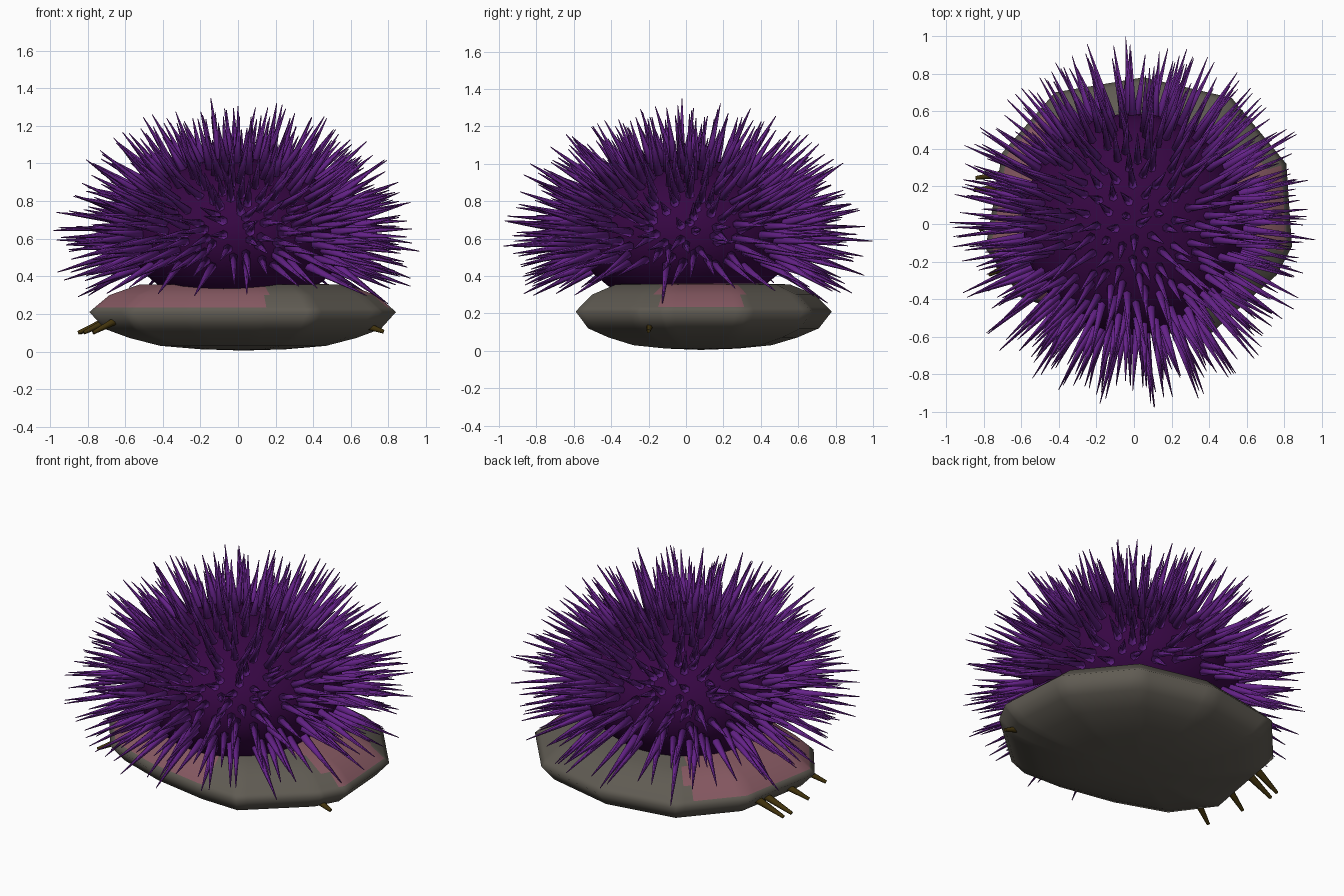
import bpy, bmesh, math, random
from mathutils import Vector, Matrix

if "Cube" in bpy.data.objects:
    bpy.data.objects.remove(bpy.data.objects["Cube"])

random.seed(23)


def material(name, rgb):
    m = bpy.data.materials.new(name)
    m.diffuse_color = (*rgb, 1)
    m.use_nodes = True
    m.node_tree.nodes["Principled BSDF"].inputs["Base Color"].default_value = m.diffuse_color
    return m


SPINE = material("spine purple", (0.13, 0.016, 0.25))
BODY = material("dark purple", (0.037, 0.002, 0.056))
STONE = material("stone grey", (0.115, 0.104, 0.085))
PINK = material("crust pink", (0.24, 0.1, 0.122))
BROWN = material("weed brown", (0.055, 0.034, 0.004))


def finish(bm, name, mats, angle):
    bmesh.ops.recalc_face_normals(bm, faces=bm.faces[:])
    me = bpy.data.meshes.new(name)
    bm.to_mesh(me)
    bm.free()
    ob = bpy.data.objects.new(name, me)
    bpy.context.collection.objects.link(ob)
    for m in mats:
        me.materials.append(m)
    bpy.ops.object.select_all(action='DESELECT')
    ob.select_set(True)
    bpy.context.view_layer.objects.active = ob
    bpy.ops.object.shade_smooth_by_angle(angle=math.radians(angle))
    return ob


def add_cone(bm, base, tip, r1, r2, sides):
    d = tip - base
    rot = d.to_track_quat('Z', 'Y').to_matrix().to_4x4()
    bmesh.ops.create_cone(bm, cap_ends=True, segments=sides, radius1=r1, radius2=r2,
                          depth=d.length, matrix=Matrix.Translation((base + tip) / 2) @ rot)


# Rock: an irregular outline scaled through stacked rings
outline = [(0.84, -0.12), (0.81, 0.32), (0.52, 0.67), (0.05, 0.78), (-0.42, 0.70),
           (-0.70, 0.38), (-0.79, -0.13), (-0.60, -0.39), (-0.26, -0.51),
           (0.12, -0.58), (0.40, -0.59), (0.76, -0.27)]
rings = [(0.28, 0.012), (0.54, 0.03), (0.74, 0.072), (0.90, 0.12), (1.0, 0.21),
         (0.965, 0.235), (0.87, 0.30), (0.68, 0.355)]
centre = Vector((0.03, 0.08))
STEP = 8
pts = []
for i, p in enumerate(outline):
    a, b = Vector(p), Vector(outline[(i + 1) % len(outline)])
    pts += [a.lerp(b, k / STEP) for k in range(STEP)]
n = len(pts)

bm = bmesh.new()
loops = []
for s, z in rings:
    loops.append([bm.verts.new((*(centre + (p - centre) * s), z)) for p in pts])
for lo, hi in zip(loops, loops[1:]):
    for i in range(n):
        bm.faces.new((lo[i], lo[(i + 1) % n], hi[(i + 1) % n], hi[i]))
for loop, z in ((loops[0], 0.005), (loops[-1], 0.37)):
    mid = bm.verts.new((*centre, z))
    for i in range(n):
        bm.faces.new((loop[i], loop[(i + 1) % n], mid))
# Pink crust on the upper slope, each patch widening towards the top
for f in bm.faces:
    c = f.calc_center_median()
    ang = math.degrees(math.atan2(c.y, c.x)) % 360
    grow = 4 if c.z > 0.27 else 0
    right = ang < 22 + grow or ang > 350 - grow
    if c.z > 0.23 and (right or 127 - grow < ang < 285 + grow):
        f.material_index = 1
finish(bm, "rock", [STONE, PINK], 180)

# Urchin body: flattened ball
A, C, Z0 = 0.59, 0.40, 0.63
bm = bmesh.new()
bmesh.ops.create_uvsphere(bm, u_segments=32, v_segments=16, radius=1,
                          matrix=Matrix.Translation((0, 0, Z0)) @ Matrix.Diagonal((A, A, C, 1)))
finish(bm, "urchin_body", [BODY], 60)

# Spines: tapered cones spread over the body, none underneath
bm = bmesh.new()
COUNT = 430
LOW = -0.45
for i in range(COUNT):
    z = 1 - (1 - LOW) * (i + 0.5) / COUNT
    r = math.sqrt(1 - z * z)
    t = i * math.pi * (3 - math.sqrt(5)) + random.uniform(-0.1, 0.1)
    u = Vector((r * math.cos(t), r * math.sin(t), z))
    base = Vector((u.x * A, u.y * A, Z0 + u.z * C))
    jitter = Vector([random.uniform(-0.15, 0.15) for _ in range(3)])
    d = (u + jitter).normalized()
    longest = 0.41 - 0.08 * max(z, 0)
    length = random.uniform(longest - 0.13, longest)
    add_cone(bm, base - d * 0.04, base + d * length, 0.027, 0.002, 6)
finish(bm, "spines", [SPINE], 180)

# Weed stalks poking out of the rock sides
bm = bmesh.new()
stalks = [((-0.66, 0.20, 0.18), (-0.85, 0.18, 0.10)), ((-0.66, 0.27, 0.18), (-0.84, 0.245, 0.10)),
          ((-0.66, 0.02, 0.18), (-0.82, -0.03, 0.10)), ((-0.62, -0.20, 0.18), (-0.77, -0.27, 0.10)),
          ((0.65, -0.19, 0.15), (0.775, -0.20, 0.105))]
for a, b in stalks:
    add_cone(bm, Vector(a), Vector(b), 0.024, 0.01, 8)
finish(bm, "weed_stalks", [BROWN], 50)
